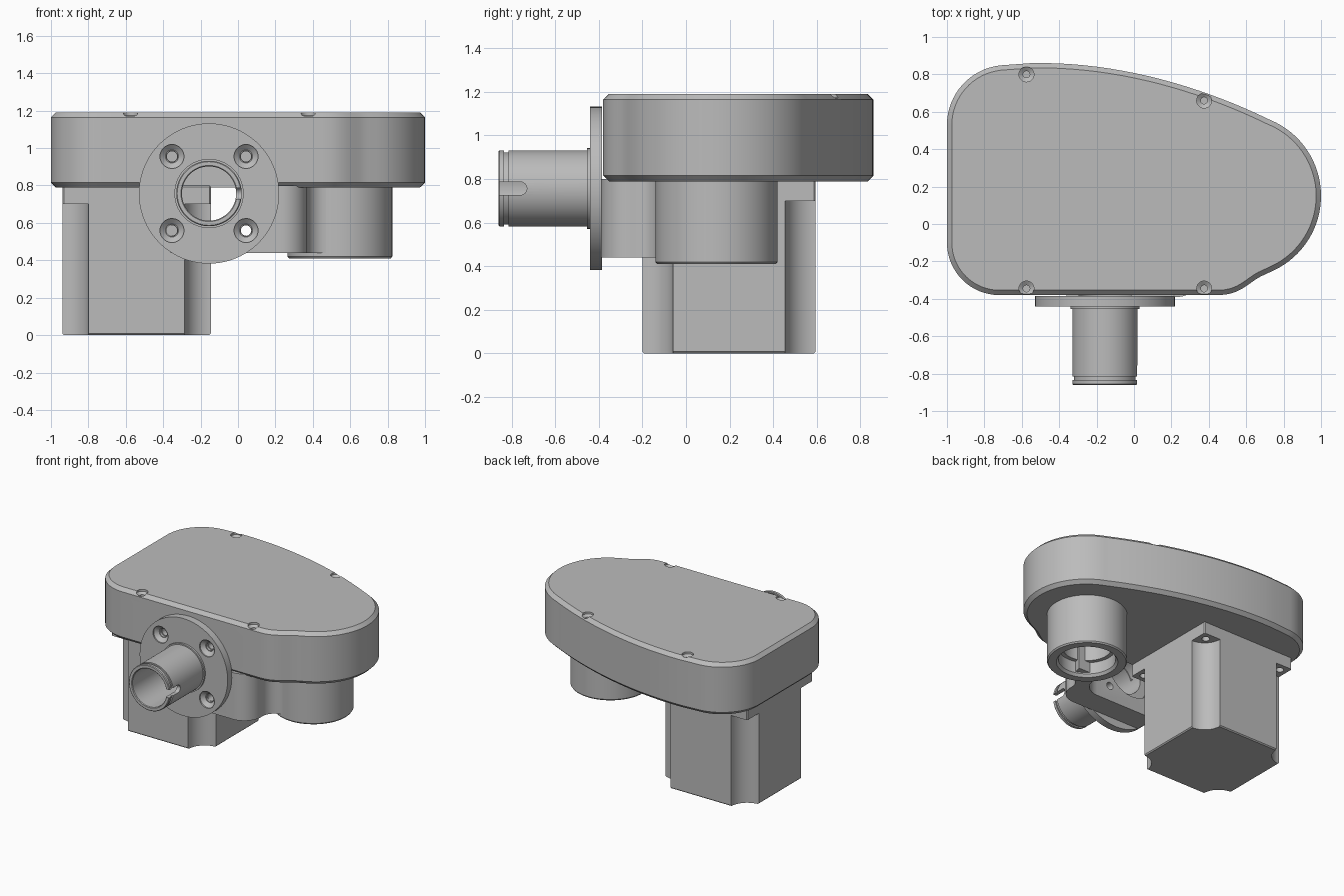
import bpy, bmesh, math
from mathutils import Vector
from mathutils.geometry import interpolate_bezier

cube = bpy.data.objects.get("Cube")
if cube:
    bpy.data.objects.remove(cube, do_unlink=True)

grey = bpy.data.materials.new("machined_grey")
grey.use_nodes = True
colour = (0.5, 0.5, 0.5, 1)
grey.diffuse_color = colour
grey.node_tree.nodes["Principled BSDF"].inputs["Base Color"].default_value = colour

X, Y, Z = Vector((1, 0, 0)), Vector((0, 1, 0)), Vector((0, 0, 1))


def finish(name, bm):
    bmesh.ops.remove_doubles(bm, verts=bm.verts, dist=1e-5)
    bmesh.ops.recalc_face_normals(bm, faces=bm.faces)
    mesh = bpy.data.meshes.new(name)
    bm.to_mesh(mesh)
    bm.free()
    mesh.materials.append(grey)
    obj = bpy.data.objects.new(name, mesh)
    bpy.context.collection.objects.link(obj)
    return obj


def prism(name, outline, z0, z1):
    bm = bmesh.new()
    face = bm.faces.new([bm.verts.new((x, y, z0)) for x, y in outline])
    top = bmesh.ops.extrude_face_region(bm, geom=[face])["geom"]
    bmesh.ops.translate(bm, vec=Z * (z1 - z0),
                        verts=[v for v in top if isinstance(v, bmesh.types.BMVert)])
    # the extrusion consumes the starting face, so close the base if needed
    bmesh.ops.holes_fill(bm, edges=[e for e in bm.edges if e.is_boundary])
    return finish(name, bm)


def lathe(name, profile, centre, axis, steps=64):
    """Spin (radius, height) points; profiles off the axis form closed rings."""
    bm = bmesh.new()
    side = axis.orthogonal().normalized()
    centre = Vector(centre)
    verts = [bm.verts.new(centre + side * r + axis * h) for r, h in profile]
    pairs = list(zip(verts, verts[1:]))
    if profile[0][0] > 0:
        pairs.append((verts[-1], verts[0]))
    edges = [bm.edges.new(p) for p in pairs]
    bmesh.ops.spin(bm, geom=verts + edges, cent=centre, axis=axis,
                   angle=math.tau, steps=steps, use_duplicate=False)
    return finish(name, bm)


def rod(r, h0, h1, centre, axis, steps=48):
    return lathe("cutter", [(0, h0), (r, h0), (r, h1), (0, h1)], centre, axis, steps)


def box(x0, x1, y0, y1, z0, z1):
    return prism("cutter", [(x0, y0), (x1, y0), (x1, y1), (x0, y1)], z0, z1)


def bake(obj):
    deps = bpy.context.evaluated_depsgraph_get()
    mesh = bpy.data.meshes.new_from_object(obj.evaluated_get(deps))
    obj.modifiers.clear()
    obj.data = mesh


def cut(obj, cutters):
    for c in cutters:
        mod = obj.modifiers.new("cut", "BOOLEAN")
        mod.operation, mod.solver, mod.object = "DIFFERENCE", "EXACT", c
        bake(obj)
        bpy.data.objects.remove(c, do_unlink=True)


def bevel(obj, width):
    mod = obj.modifiers.new("chamfer", "BEVEL")
    mod.width, mod.segments = width, 1
    mod.limit_method, mod.angle_limit = "ANGLE", math.radians(50)
    bake(obj)


def arc(cx, cy, r, a0, a1, n=16):
    angles = [math.radians(a0 + (a1 - a0) * i / n) for i in range(n + 1)]
    return [(cx + r * math.cos(a), cy + r * math.sin(a)) for a in angles]


def curve(*points, n=20):
    return [tuple(p) for p in interpolate_bezier(*[Vector(p) for p in points], n)]


# Gear housing with a teardrop outline
outline = (arc(-0.68, 0.53, 0.32, 180, 96)
           + curve((-0.55, 0.86), (-0.1, 0.87), (0.35, 0.74), (0.72, 0.56))
           + arc(0.56, 0.15, 0.44, 67, -65, 32)
           + curve((0.70, -0.27), (0.62, -0.30), (0.58, -0.38), (0.45, -0.38), n=10)
           + arc(-0.72, -0.10, 0.28, 270, 180))
housing = prism("gear_housing", outline, 0.79, 1.19)
bevel(housing, 0.026)

# Countersunk cover screw holes
for x, y in [(-0.575, 0.80), (0.375, 0.66), (-0.575, -0.345), (0.375, -0.345)]:
    cut(housing, [lathe("cutter", [(0, -0.08), (0.018, -0.08), (0.018, -0.03),
                                   (0.04, -0.015), (0.04, 0.05), (0, 0.05)],
                        (x, y, 1.19), Z, 24)])

# Output socket under the housing
SX, SY = 0.545, 0.14
socket = lathe("output_socket", [(0, 0.8), (0.28, 0.8), (0.28, 0.42), (0.272, 0.41),
                                 (0.215, 0.41), (0.2, 0.43), (0.2, 0.52),
                                 (0.17, 0.52), (0.17, 0.74), (0, 0.74)], (SX, SY, 0), Z)

# Mounting bracket blended into the socket
bracket_outline = ([(-0.36, -0.21), (-0.36, -0.39)]
                   + arc(0.23, -0.25, 0.14, -90, 0, 12)
                   + arc(0.47, -0.23, 0.10, 180, 90, 10)
                   + [(0.5, 0), (0.32, 0)] + arc(0.16, -0.06, 0.15, 0, -90, 8))
bracket = prism("mounting_bracket", bracket_outline, 0.44, 0.80)

# Flange and shaft tube, one turned part
FX, FZ = -0.155, 0.757
flange = lathe("flange_tube", [(0.145, -0.385), (0.375, -0.385), (0.375, -0.44),
                               (0.185, -0.44), (0.185, -0.455), (0.175, -0.455),
                               (0.175, -0.815), (0.165, -0.815), (0.165, -0.835),
                               (0.175, -0.835), (0.175, -0.855), (0.17, -0.86),
                               (0.15, -0.86), (0.145, -0.855)], (FX, 0, FZ), Y, 80)

# Keyway slot with a rounded end
cut(flange, [box(FX + 0.1, FX + 0.3, -0.9, -0.76, FZ - 0.03, FZ + 0.03),
             rod(0.03, 0.1, 0.3, (FX, -0.76, FZ), X, 32)])

# Bore and flange bolt holes carried through bracket and housing
for part in (bracket, housing):
    cut(part, [rod(0.145, -0.6, -0.19, (FX, 0, FZ), Y)])
cut(bracket, [rod(0.21, -0.29, -0.1, (FX, 0, FZ), Y)])
for sx in (-1, 1):
    for sz in (-1, 1):
        spot = (FX + sx * 0.198, 0, FZ + sz * 0.198)
        cut(flange, [lathe("cutter", [(0, -0.5), (0.064, -0.5), (0.064, -0.43),
                                      (0.035, -0.405), (0.03, -0.405),
                                      (0.03, -0.3), (0, -0.3)], spot, Y, 32)])
        cut(bracket if sz < 0 else housing, [rod(0.028, -0.5, -0.15, spot, Y, 24)])

# Motor body with hollowed corners and screw holes in the corner lugs
MX, MY, H = -0.542, 0.198, 0.397
motor = box(MX - H, MX + H, MY - H, MY + H, 0, 0.80)
motor.name = motor.data.name = "motor_body"
bevel(motor, 0.008)
for sx in (-1, 1):
    for sy in (-1, 1):
        corner = (MX + sx * H, MY + sy * H, 0)
        screw = (MX + sx * (H - 0.06), MY + sy * (H - 0.06), 0)
        cut(motor, [rod(0.14, -0.1, 0.7, corner, Z, 64),
                    rod(0.028, 0.6, 0.78, screw, Z, 24)])

# Smooth shading with crisp edges
bpy.ops.object.select_all(action="DESELECT")
for part in (housing, socket, bracket, flange, motor):
    part.select_set(True)
    bpy.context.view_layer.objects.active = part
bpy.ops.object.shade_smooth_by_angle(angle=math.radians(30))
